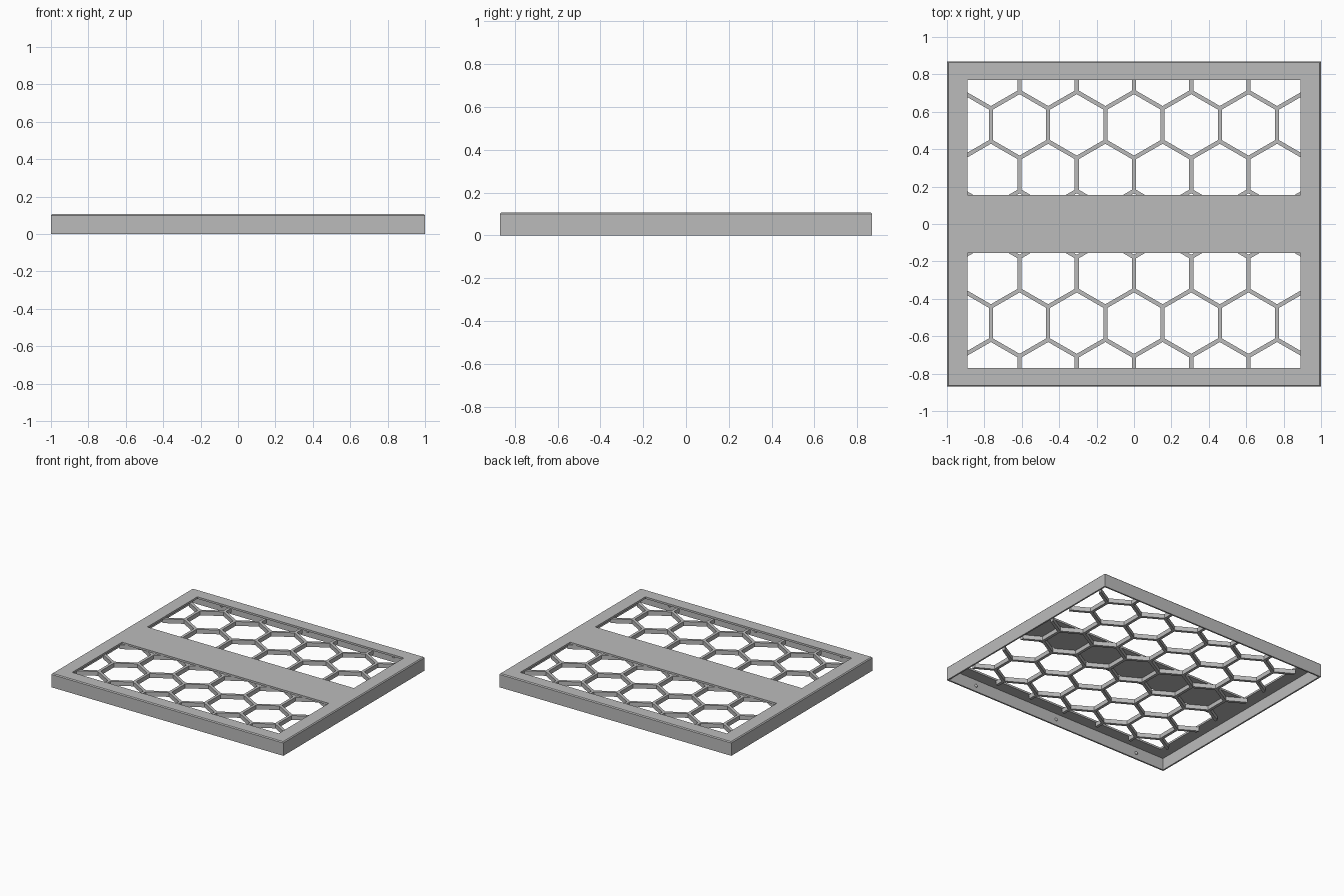
import bpy, bmesh, math
from mathutils import Matrix, Vector

cube = bpy.data.objects.get("Cube")
if cube:
    bpy.data.objects.remove(cube, do_unlink=True)

grey = bpy.data.materials.new("light_grey")
grey.use_nodes = True
colour = (0.5, 0.5, 0.5, 1)
grey.diffuse_color = colour
grey.node_tree.nodes["Principled BSDF"].inputs["Base Color"].default_value = colour

HALF_X, HALF_Y, HEIGHT = 1.0, 0.87, 0.107
WALL, PLATE_Z = 0.012, 0.092
OPEN_X, OPEN_IN, OPEN_OUT = 0.89, 0.155, 0.77
PITCH, WEB = 0.306, 0.022


def add_box(bm, lo, hi):
    lo, hi = Vector(lo), Vector(hi)
    place = Matrix.Translation((lo + hi) / 2) @ Matrix.Diagonal((*(hi - lo), 1))
    return bmesh.ops.create_cube(bm, size=1, matrix=place)["verts"]


def finish(name, bm):
    mesh = bpy.data.meshes.new(name)
    bm.to_mesh(mesh)
    bm.free()
    mesh.materials.append(grey)
    obj = bpy.data.objects.new(name, mesh)
    bpy.context.collection.objects.link(obj)
    return obj


def cut(obj, bm):
    cutter = finish("cutter", bm)
    cutter.hide_render = True
    mod = obj.modifiers.new("cut", "BOOLEAN")
    mod.operation, mod.solver, mod.object = "DIFFERENCE", "EXACT", cutter
    bpy.context.view_layer.objects.active = obj
    bpy.ops.object.modifier_apply(modifier=mod.name)
    bpy.data.objects.remove(cutter, do_unlink=True)


# Cover: shallow tray turned upside down, with a small chamfer around the top
bm = bmesh.new()
add_box(bm, (-HALF_X, -HALF_Y, 0), (HALF_X, HALF_Y, HEIGHT))
rim = [e for e in bm.edges if all(v.co.z > HEIGHT / 2 for v in e.verts)]
bmesh.ops.bevel(bm, geom=rim, offset=0.007, segments=1, affect="EDGES")
cover = finish("cover_frame", bm)

# Hollow underside
bm = bmesh.new()
add_box(bm, (WALL - HALF_X, WALL - HALF_Y, -0.1), (HALF_X - WALL, HALF_Y - WALL, PLATE_Z))
cut(cover, bm)

# Two windows either side of the central bar
bm = bmesh.new()
for y0, y1 in ((OPEN_IN, OPEN_OUT), (-OPEN_OUT, -OPEN_IN)):
    add_box(bm, (-OPEN_X, y0, 0.05), (OPEN_X, y1, 0.2))
cut(cover, bm)

# Honeycomb grille beneath the plate
bm = bmesh.new()
add_box(bm, (-OPEN_X - 0.008, -OPEN_OUT - 0.008, 0.06), (OPEN_X + 0.008, OPEN_OUT + 0.008, PLATE_Z + 0.001))
grille = finish("honeycomb_grille", bm)

bm = bmesh.new()
radius = (PITCH - WEB) / 2 / math.cos(math.pi / 6)
for row in range(-4, 5):
    for col in range(-4, 5):
        x = (col + 0.5 * (row % 2)) * PITCH
        y = row * PITCH * math.sin(math.pi / 3)
        place = Matrix.Translation((x, y, 0.08)) @ Matrix.Rotation(math.radians(0), 4, "Z")
        bmesh.ops.create_cone(bm, cap_ends=True, segments=6, radius1=radius,
                              radius2=radius, depth=0.2, matrix=place)
# Keep a corner of every cell pointing along y
first = max(bm.verts, key=lambda v: v.co.y)
bm.normal_update()
cut(grille, bm)

# Small snap bumps inside the front and back walls
for side, label in ((-1, "front"), (1, "back")):
    bm = bmesh.new()
    for x in (-0.74, 0, 0.74):
        bmesh.ops.create_uvsphere(bm, u_segments=16, v_segments=8, radius=0.012,
                                  matrix=Matrix.Translation((x, side * (HALF_Y - WALL), 0.045)))
    for f in bm.faces:
        f.smooth = True
    finish(label + "_snap_bumps", bm)
